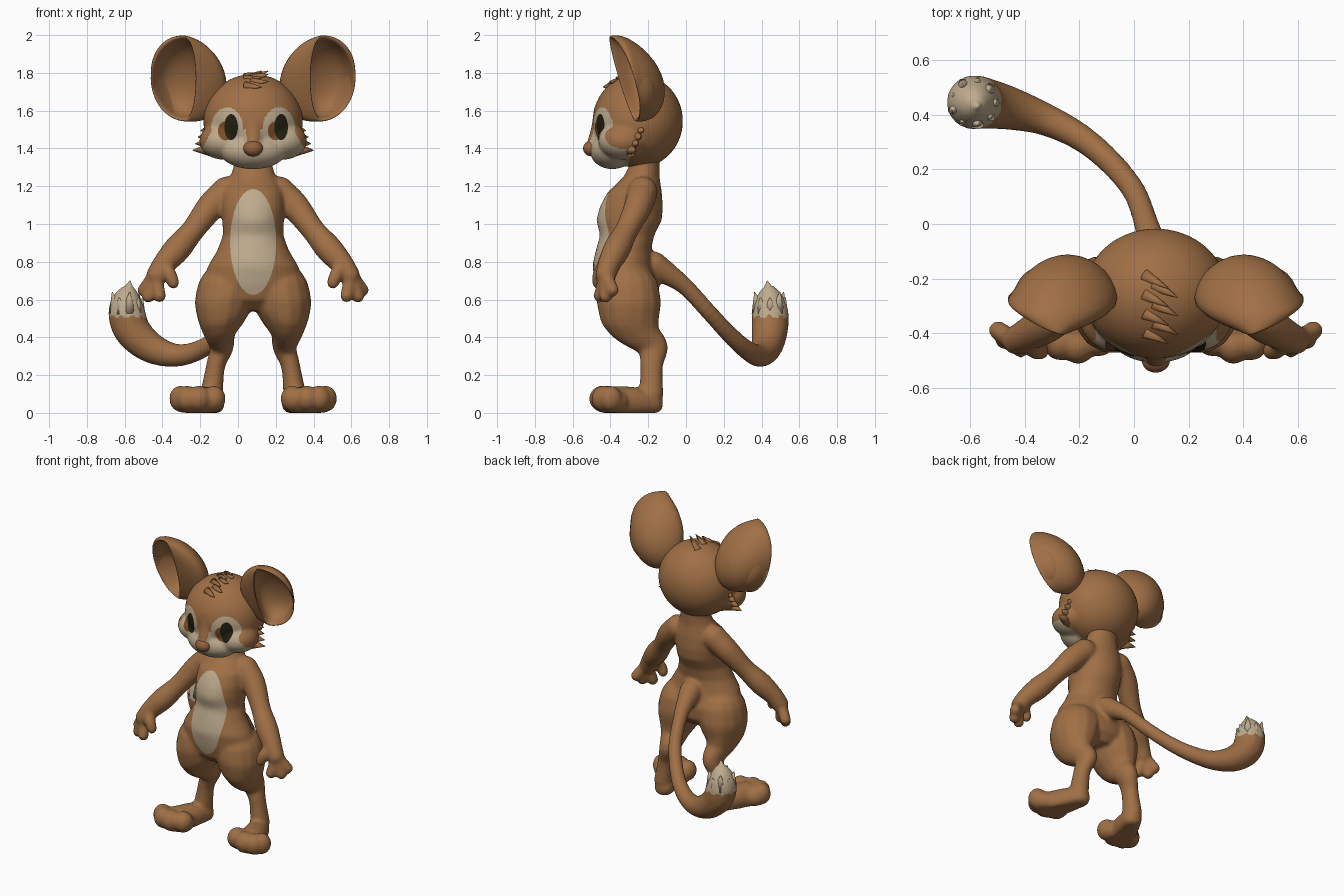
import bpy
import bmesh
from math import sin, cos, pi, sqrt, atan2
from mathutils import Vector, Matrix
from mathutils.bvhtree import BVHTree

default_cube = bpy.data.objects.get("Cube")
if default_cube:
    bpy.data.objects.remove(default_cube, do_unlink=True)

MIDDLE = 0.08  # the body's plane of symmetry
SIDES = (-1, 1)


def material(name, red, green, blue):
    mat = bpy.data.materials.new(name)
    mat.use_nodes = True
    colour = (red, green, blue, 1)
    mat.diffuse_color = colour
    shader = mat.node_tree.nodes["Principled BSDF"]
    shader.inputs["Base Color"].default_value = colour
    shader.inputs["Roughness"].default_value = 0.8
    return mat


FUR = material("brown fur", 0.35, 0.16, 0.06)
CREAM = material("cream fur", 0.52, 0.41, 0.27)
NOSE = material("nose brown", 0.29, 0.12, 0.05)
IRIS = material("iris brown", 0.2, 0.075, 0.02)
PUPIL = material("pupil black", 0.015, 0.014, 0.005)


def place(x, y, z, side=1):
    return Vector((MIDDLE + side * x, y, z))


def finish(name, bm, *mats):
    bmesh.ops.recalc_face_normals(bm, faces=bm.faces)
    for face in bm.faces:
        face.smooth = True
    mesh = bpy.data.meshes.new(name)
    bm.to_mesh(mesh)
    bm.free()
    for mat in mats:
        mesh.materials.append(mat)
    obj = bpy.data.objects.new(name, mesh)
    bpy.context.collection.objects.link(obj)
    return obj


def skin(bm, rings, close_start=True):
    """Bridge rings of points and close the ends."""
    loops = [[bm.verts.new(p) for p in ring] for ring in rings]
    count = len(loops[0])
    for low, high in zip(loops, loops[1:]):
        for i in range(count):
            j = (i + 1) % count
            bm.faces.new((low[i], low[j], high[j], high[i]))
    if close_start:
        bm.faces.new(loops[0])
    bm.faces.new(loops[-1])


def ball(bm, centre, rx, ry, rz, sides=14, rows=9):
    rings = []
    for k in range(rows):
        tilt = pi * (k + 0.4) / (rows - 0.2)
        rings.append([centre + Vector((rx * sin(tilt) * cos(2 * pi * i / sides),
                                       ry * sin(tilt) * sin(2 * pi * i / sides),
                                       -rz * cos(tilt))) for i in range(sides)])
    skin(bm, rings)


def limb(bm, points, side=1, steps=5):
    """Chain of balls along a smooth path of (x, y, z, width, optional depth)."""
    rows = [Vector((*p, p[3])) if len(p) == 4 else Vector(p) for p in points]
    rows = [rows[0] * 2 - rows[1]] + rows + [rows[-1] * 2 - rows[-2]]
    for a, b, c, d in zip(rows, rows[1:], rows[2:], rows[3:]):
        for i in range(steps + 1):
            t = i / steps
            p = b + (c - a) * (t / 2) + (a * 2 - b * 5 + c * 4 - d) * (t * t / 2)
            p += (b * 3 - a - c * 3 + d) * (t ** 3 / 2)
            ball(bm, place(p[0], p[1], p[2], side), p[3], p[4], p[3])


def spike(bm, base, tip, radius):
    axis = tip - base
    turn = axis.to_track_quat('Z', 'Y').to_matrix().to_4x4()
    bmesh.ops.create_cone(bm, cap_ends=True, segments=10, radius1=radius, radius2=0.002,
                          depth=axis.length, matrix=Matrix.Translation((base + tip) / 2) @ turn)


def blend(name, bm, voxel, passes, rule):
    """Fuse overlapping parts into one soft surface, then colour faces by a rule."""
    obj = finish(name, bm)
    remesh = obj.modifiers.new("fuse", 'REMESH')
    remesh.mode = 'VOXEL'
    remesh.voxel_size = voxel
    smooth = obj.modifiers.new("soften", 'SMOOTH')
    smooth.factor = 0.5
    smooth.iterations = passes
    graph = bpy.context.evaluated_depsgraph_get()
    mesh = bpy.data.meshes.new_from_object(obj.evaluated_get(graph))
    obj.modifiers.clear()
    obj.data = mesh
    mesh.materials.clear()
    mesh.materials.append(FUR)
    mesh.materials.append(CREAM)
    for face in mesh.polygons:
        face.use_smooth = True
        face.material_index = int(rule(face.center))
    return BVHTree.FromPolygons([v.co.copy() for v in mesh.vertices],
                                [tuple(p.vertices) for p in mesh.polygons])


def patch(name, surface, x, z, half_x, half_z, lift, mat):
    """Thin elliptical plate that follows the front of a surface."""
    bm = bmesh.new()
    rings = []
    for k in range(12, 0, -1):
        ring = []
        for i in range(40):
            a = 2 * pi * i / 40
            start = place(x + half_x * cos(a) * k / 12, -2, z + half_z * sin(a) * k / 12)
            hit = surface.ray_cast(start, Vector((0, 1, 0)))[0]
            ring.append(hit - Vector((0, lift, 0)))
        rings.append(ring)
    skin(bm, rings, close_start=False)
    finish(name, bm, mat)


# Body: torso sections as height, depth centre, half width, half depth
bm = bmesh.new()
TORSO = [(0.54, -.29, .12, .1), (0.6, -.3, .24, .155), (0.68, -.31, .275, .168),
         (0.78, -.335, .238, .158), (0.86, -.33, .19, .145), (0.94, -.31, .16, .142),
         (1.02, -.3, .163, .172), (1.09, -.288, .168, .166), (1.17, -.27, .163, .142),
         (1.25, -.235, .12, .095), (1.31, -.22, .102, .08), (1.4, -.21, .105, .08)]
skin(bm, [[place(rx * cos(i * pi / 16), y + ry * sin(i * pi / 16), z) for i in range(32)]
          for z, y, rx, ry in TORSO])

for s in SIDES:
    # arm, palm, thumb and fingers
    limb(bm, [(.14, -.23, 1.17, .082), (.225, -.255, 1.09, .076), (.32, -.315, .965, .064),
              (.4, -.365, .87, .073), (.47, -.405, .79, .062), (.51, -.425, .73, .056)], s)
    limb(bm, [(.47, -.43, .78, .038), (.44, -.46, .73, .037), (.423, -.465, .69, .034)], s)
    for x, y, z in ((.495, -.455, .62), (.555, -.425, .618), (.578, -.39, .65)):
        limb(bm, [(.52, -.425, .73, .037), (x, y, z, .036)], s)
    # leg
    limb(bm, [(.145, -.305, .64, .153, .168), (.16, -.302, .58, .15, .173),
              (.175, -.295, .5, .115, .155), (.178, -.26, .43, .085, .122),
              (.167, -.18, .35, .064, .086), (.198, -.182, .25, .052, .062),
              (.22, -.185, .1, .062, .067)], s)
    # foot with four toes
    limb(bm, [(.215, -.185, .05, .066), (.25, -.28, .055, .083), (.285, -.37, .05, .092)], s)
    ball(bm, place(.29, -.385, .055, s), .135, .095, .08)
    for x, y, r in ((.208, -.42, .064), (.285, -.445, .066), (.35, -.435, .064), (.385, -.4, .06)):
        ball(bm, place(x, y, .075, s), r, r * 1.05, .07)
# flat soles
for v in bm.verts:
    v.co.z = max(v.co.z, 0)

# tail
limb(bm, [(0, -.17, .78, .075), (-.015, -.08, .725, .057), (-.035, 0, .665, .047),
          (-.08, .12, .535, .045), (-.17, .23, .415, .047), (-.28, .32, .335, .052),
          (-.41, .385, .305, .062), (-.54, .425, .345, .082), (-.635, .443, .43, .097),
          (-.668, .446, .52, .1), (-.67, .444, .585, .078), (-.66, .44, .64, .04)])


def tail_tip(p):
    around = atan2(p.y - .44, p.x + .59) * 10 / (2 * pi)
    return p.y > .25 and p.z > .5 + .04 * abs((around % 1) - .5)


body = blend("body", bm, 0.01, 11, tail_tip)
patch("belly_patch", body, 0, .905, .122, .28, .003, CREAM)

# Tufted tail end
bm = bmesh.new()
for i in range(9):
    a = 2 * pi * i / 9
    out = Vector((cos(a), sin(a), 0))
    root = Vector((-.588, .445, .535))
    spike(bm, root + out * .058, root + out * .083 + Vector((0, 0, .075 + .03 * (i % 2))), .042)
spike(bm, Vector((-.588, .444, .58)), Vector((-.572, .43, .7)), .075)
finish("tail_tuft", bm, CREAM)

# Head: skull, cheeks, muzzle, nose bridge
HEAD_Y, HEAD_Z = -.255, 1.545
bm = bmesh.new()
ball(bm, place(0, HEAD_Y, HEAD_Z), .264, .239, .249, 40, 24)
ball(bm, place(0, -.39, 1.39), .18, .12, .1, 32, 16)
limb(bm, [(0, -.43, 1.6, .06), (0, -.45, 1.5, .055), (0, -.485, 1.41, .045)])
for s in SIDES:
    ball(bm, place(.155, -.33, 1.44, s), .13, .135, .1, 32, 16)


def face_mask(p):
    x = abs(p.x - MIDDLE)
    bridge = p.z > 1.435 and x < .03 + .14 * (p.z - 1.435)
    eye_area = ((x - .137) / .085) ** 2 + ((p.z - 1.505) / .112) ** 2 < 1
    lower = p.z < min(1.5, 1.4 + 1.8 * (.27 - x))
    return p.y < -.3 and (eye_area or lower) and not bridge


head = blend("head", bm, 0.0075, 20, face_mask)
for s, label in ((-1, "right"), (1, "left")):
    patch(label + "_iris", head, s * .1325 - .014, 1.493, .04, .05, .003, IRIS)
    patch(label + "_pupil", head, s * .1325 + .016, 1.513, .036, .069, .006, PUPIL)

bm = bmesh.new()
ball(bm, place(0, -.5, 1.4), .052, .045, .042, 24, 14)
finish("nose", bm, NOSE)

# Fur spikes on the cheeks and the crown
bm = bmesh.new()
for s in SIDES:
    for i in range(4):
        z, y = 1.395 + .035 * i, -.3 + .015 * i
        spike(bm, place(.215, y, z, s), place(.32 - .014 * i, y + .03, z - .005, s), .042)
finish("cheek_fur", bm, FUR)

bm = bmesh.new()
for i in range(7):
    x, y = -.04 + .035 * (i % 2), -.19 - .034 * i
    top = HEAD_Z + .245 * sqrt(1 - ((y - HEAD_Y) / .237) ** 2)
    spike(bm, place(x, y, top - .015), place(x + .085, y - .045, top + .03 - .008 * i), .026)
finish("crown_tuft", bm, FUR)


# Ears: cupped shells that open forwards and outwards
def ear_ring(side, cx, inner, outer, y, across, lean, scale=1, slant=0.0):
    ring = []
    for i in range(28):
        a = 2 * pi * i / 28
        dx = scale * ((outer if cos(a) > 0 else inner) * cos(a) + slant * sin(a))
        dz = scale * .23 * sin(a)
        ring.append(place(cx + dx, y + across * dx - lean * dz, 1.77 + dz, side))
    return ring


for s, label in ((-1, "right"), (1, "left")):
    bm = bmesh.new()
    # rounded back, from its middle out to the widest outline
    rings = [ear_ring(s, .335, .2, .2, y, 0, .3, k, .04)
             for k, y in ((.04, -.122), (.3, -.13), (.55, -.155), (.78, -.195), (.93, -.24))]
    rings.append(ear_ring(s, .34, .21, .2, -.285, .1, .28, 1, .04))
    # front flap, rim and cup
    rings.append(ear_ring(s, .35, .13, .192, -.318, .22, .29, 1, .02))
    rings += [ear_ring(s, cx, inner, .185, y, .35, .3, k)
              for cx, inner, y, k in ((.36, .06, -.335, 1), (.362, .06, -.337, .96),
                                      (.36, .065, -.325, .91), (.35, .1, -.27, .86),
                                      (.35, .15, -.215, .65), (.345, .17, -.185, .35),
                                      (.345, .17, -.18, .04))]
    skin(bm, rings)
    ear = finish(label + "_ear", bm, FUR)
    ear.modifiers.new("round", 'SUBSURF').render_levels = 1
